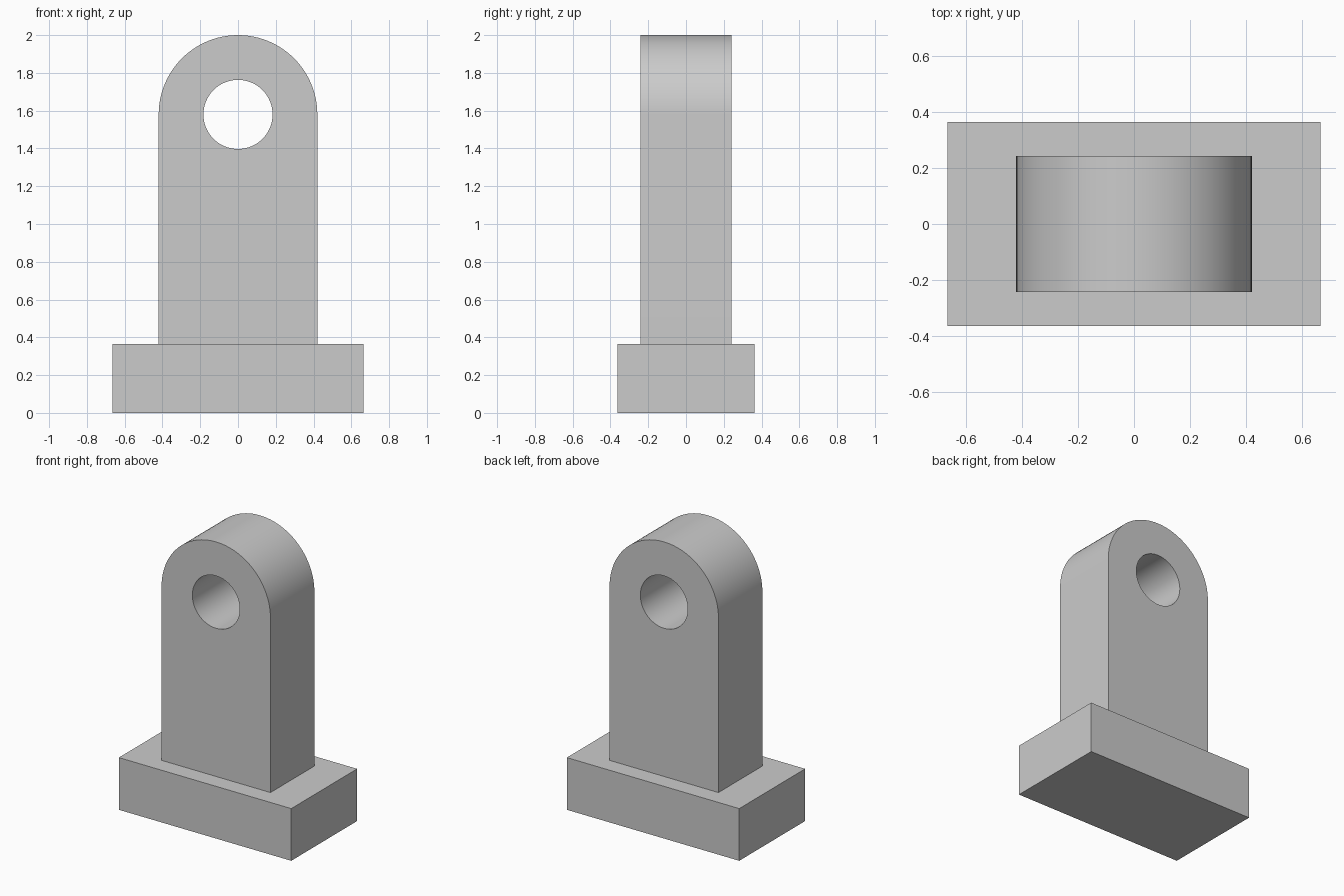
import bpy, bmesh
from math import sin, cos, pi, radians

cube = bpy.data.objects.get("Cube")
if cube:
    bpy.data.objects.remove(cube, do_unlink=True)

BASE_W, BASE_D, BASE_H = 1.33, 0.726, 0.364
LUG_R, LUG_D = 0.42, 0.484
HOLE_R = 0.183
EYE_Z = 2 - LUG_R

grey = bpy.data.materials.new("plain_grey")
grey.use_nodes = True
colour = (0.6, 0.6, 0.6, 1)
grey.diffuse_color = colour
grey.node_tree.nodes["Principled BSDF"].inputs["Base Color"].default_value = colour


def arc(radius, start, end, steps):
    """Points of an arc around the eye centre, as (x, z)."""
    angles = [start + (end - start) * i / steps for i in range(steps + 1)]
    return [(radius * cos(a), EYE_Z + radius * sin(a)) for a in angles]


def plate(name, loops, depth):
    """Flat outline, with any holes, filled and extruded along y."""
    bm = bmesh.new()
    edges = []
    for loop in loops:
        verts = [bm.verts.new((x, -depth / 2, z)) for x, z in loop]
        edges += [bm.edges.new((v, verts[i - 1])) for i, v in enumerate(verts)]
    bmesh.ops.triangle_fill(bm, edges=edges, use_beauty=True)
    front = bm.faces[:]
    back = bmesh.ops.extrude_face_region(bm, geom=front, use_keep_orig=True)["geom"]
    moved = [g for g in back if isinstance(g, bmesh.types.BMVert)]
    bmesh.ops.translate(bm, verts=moved, vec=(0, depth, 0))
    bmesh.ops.recalc_face_normals(bm, faces=bm.faces[:])
    mesh = bpy.data.meshes.new(name)
    bm.to_mesh(mesh)
    bm.free()
    mesh.materials.append(grey)
    obj = bpy.data.objects.new(name, mesh)
    bpy.context.collection.objects.link(obj)
    return obj


# Rectangular foot block
w = BASE_W / 2
plate("base", [[(-w, 0), (w, 0), (w, BASE_H), (-w, BASE_H)]], BASE_D)

# Upright lug with a rounded top and a through hole
outline = [(-LUG_R, BASE_H), (LUG_R, BASE_H)] + arc(LUG_R, 0, pi, 48)
hole = arc(HOLE_R, 0, 2 * pi, 64)[:-1]
lug = plate("lug", [outline, hole], LUG_D)

# Smooth round surfaces, crisp edges
bpy.ops.object.select_all(action="DESELECT")
lug.select_set(True)
bpy.context.view_layer.objects.active = lug
bpy.ops.object.shade_smooth_by_angle(angle=radians(30))
